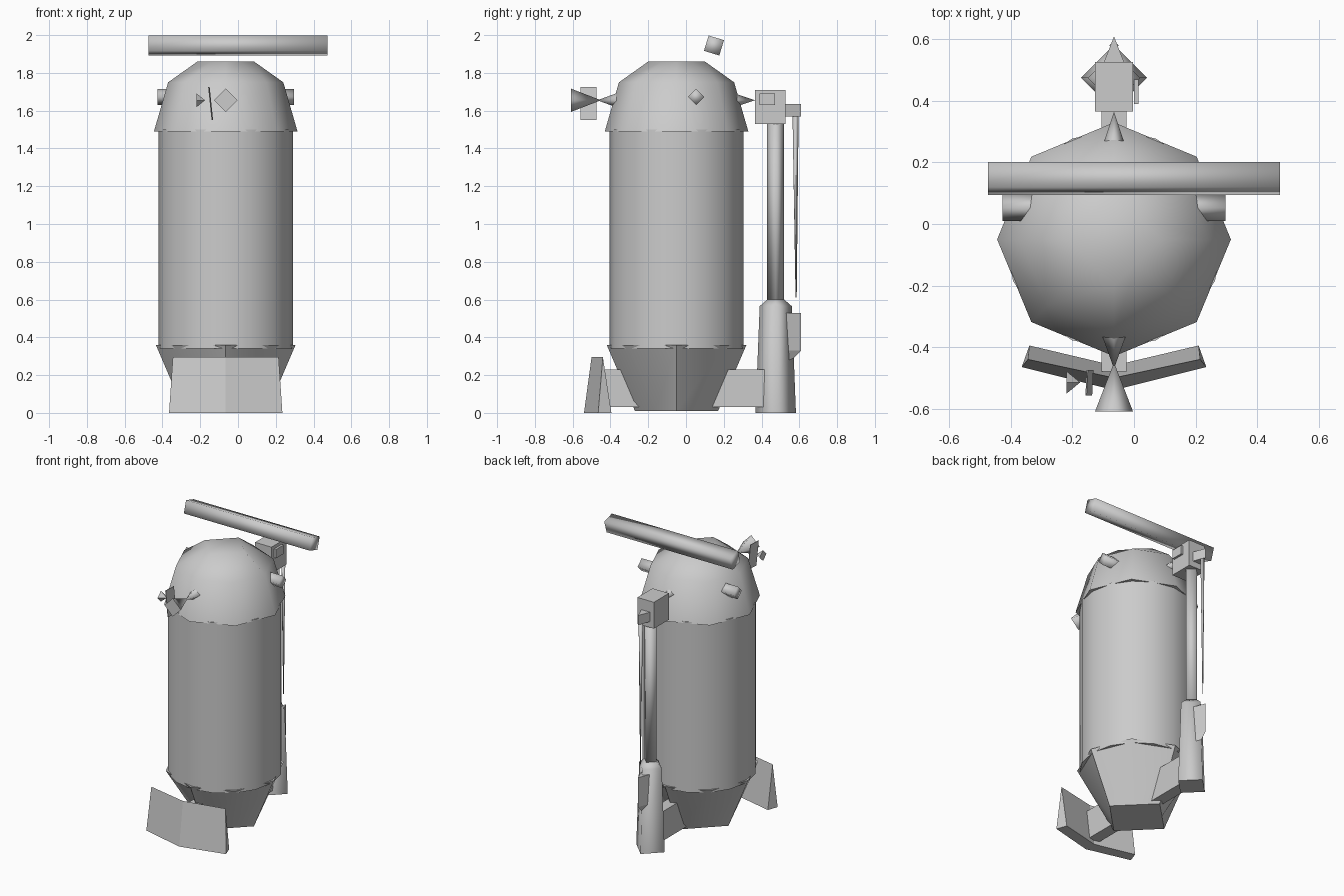
import bpy, bmesh, math
from mathutils import Vector, Matrix

old = bpy.data.objects.get("Cube")
if old:
    bpy.data.objects.remove(old, do_unlink=True)

CX, CY = -0.065, -0.05

grey = bpy.data.materials.new("plain grey")
grey.use_nodes = True
grey.diffuse_color = (0.6, 0.6, 0.6, 1)
grey.node_tree.nodes["Principled BSDF"].inputs["Base Color"].default_value = (0.6, 0.6, 0.6, 1)


def finish(name, bm, smooth=None):
    bmesh.ops.recalc_face_normals(bm, faces=bm.faces[:])
    mesh = bpy.data.meshes.new(name)
    bm.to_mesh(mesh)
    bm.free()
    mesh.materials.append(grey)
    ob = bpy.data.objects.new(name, mesh)
    bpy.context.collection.objects.link(ob)
    if smooth:
        bpy.ops.object.select_all(action='DESELECT')
        ob.select_set(True)
        bpy.context.view_layer.objects.active = ob
        bpy.ops.object.shade_smooth_by_angle(angle=math.radians(smooth))
    return ob


def loft(name, rings, smooth=None):
    """Skin a list of equal-length point rings and cap both ends."""
    bm = bmesh.new()
    rows = [[bm.verts.new(p) for p in ring] for ring in rings]
    n = len(rows[0])
    for a, b in zip(rows, rows[1:]):
        for i in range(n):
            j = (i + 1) % n
            bm.faces.new((a[i], a[j], b[j], b[i]))
    bm.faces.new(rows[0])
    bm.faces.new(rows[-1])
    return finish(name, bm, smooth)


def ring(r, z, sides, x=CX, y=CY, square=False):
    """Regular ring; square pulls every second point onto a diamond."""
    pts = []
    for i in range(sides):
        a = math.tau * i / sides
        k = r * (math.sqrt(0.5) if square and i % 2 else 1)
        pts.append((x + k * math.cos(a), y + k * math.sin(a), z))
    return pts


def box(name, lo, hi):
    lo, hi = Vector(lo), Vector(hi)
    bm = bmesh.new()
    size = Matrix.Diagonal((*(hi - lo), 1))
    bmesh.ops.create_cube(bm, size=1, matrix=Matrix.Translation((lo + hi) / 2) @ size)
    return finish(name, bm)


def rod(name, start, end, r1, r2, turn=0, smooth=None):
    """Four-sided bar or cone between two points."""
    start, end = Vector(start), Vector(end)
    axis = end - start
    quat = axis.to_track_quat('Z', 'Y').to_matrix().to_4x4()
    bm = bmesh.new()
    bmesh.ops.create_cone(bm, cap_ends=True, segments=4, radius1=r1, radius2=r2,
                          depth=axis.length,
                          matrix=Matrix.Translation((start + end) / 2) @ quat
                          @ Matrix.Rotation(turn, 4, 'Z'))
    return finish(name, bm, smooth)


# Tank body, domed head and tapered base
loft("body", [ring(0.355, 0.34, 16), ring(0.355, 1.5, 16)], 50)
loft("head", [ring(0.38, 1.49, 8), ring(0.305, 1.75, 8),
              ring(0.15, 1.86, 8, square=True)], 50)
loft("base", [ring(0.22, 0.01, 8, square=True), ring(0.37, 0.36, 8)], 50)

# Side stubs on the head
for side, label in ((1, "left"), (-1, "right")):
    rod(label + "_stub", (CX + side * 0.15, 0.053, 1.673),
        (CX + side * 0.362, 0.053, 1.673), 0.043, 0.043, smooth=91)

# Roof bar
rod("roof_bar", (-0.475, 0.148, 1.945), (0.475, 0.148, 1.945),
    0.06, 0.06, math.radians(28), 91)

# Front nozzle, rear spike, and turning handle
rod("nozzle_horn", (CX, -0.61, 1.655), (CX, -0.45, 1.655), 0.062, 0, smooth=91)
rod("nozzle_neck", (CX, -0.36, 1.655), (CX, -0.47, 1.655), 0.04, 0, smooth=91)
rod("rear_spike", (CX, 0.26, 1.655), (CX, 0.365, 1.655), 0.035, 0, smooth=91)
rod("handle_tip", (-0.22, -0.515, 1.655), (-0.175, -0.515, 1.655), 0.037, 0)
loft("handle_vane", [[(x - 0.002, y, z), (x + 0.002, y, z)]
                     + [(x + 0.006, y + 0.083, z), (x + 0.002, y + 0.083, z)]
                     for x, y, z in ((-0.138, -0.558, 1.55), (-0.156, -0.558, 1.725))])

# Front wedge blade, bent at the middle
loft("front_blade", [
    [(CX + s * 0.3, -0.465, 0), (CX + s * 0.275, -0.395, 0), (CX + s * 0.28, -0.44, 0.295)]
    if s else [(CX, -0.54, 0), (CX, -0.46, 0), (CX, -0.5, 0.295)]
    for s in (-1, 0, 1)])

# Braces joining blade and mast to the base
box("front_brace", (CX - 0.04, -0.48, 0.03), (CX + 0.04, -0.2, 0.23))
box("rear_brace", (CX - 0.04, 0.1, 0.03), (CX + 0.04, 0.42, 0.23))

# Rear mast
MY = 0.475
loft("mast_foot", [ring(r, z, 4, CX, MY) for r, z in
                   ((0.107, 0), (0.085, 0.565), (0.045, 0.6))], 91)
rod("mast", (CX, MY, 0.59), (CX, MY, 1.54), 0.045, 0.045, smooth=91)
box("mast_head", (CX - 0.062, 0.365, 1.53), (CX + 0.062, 0.527, 1.71))
box("mast_plate", (0.0, 0.39, 1.63), (0.015, 0.47, 1.69))

# Wedge lug, hanging line and fin at the back of the mast
def wedge(y, z):
    return [(CX - 0.035, 0.52, z), (CX + 0.035, 0.52, z), (CX, y, z)]

loft("rear_lug", [wedge(0.61, 1.57), wedge(0.61, 1.635)])
rod("hanging_line", (CX, 0.58, 1.57), (CX, 0.583, 0.61), 0.016, 0.003, smooth=91)
loft("mast_fin", [wedge(0.54, 0.26), wedge(0.61, 0.33), wedge(0.61, 0.53)])
